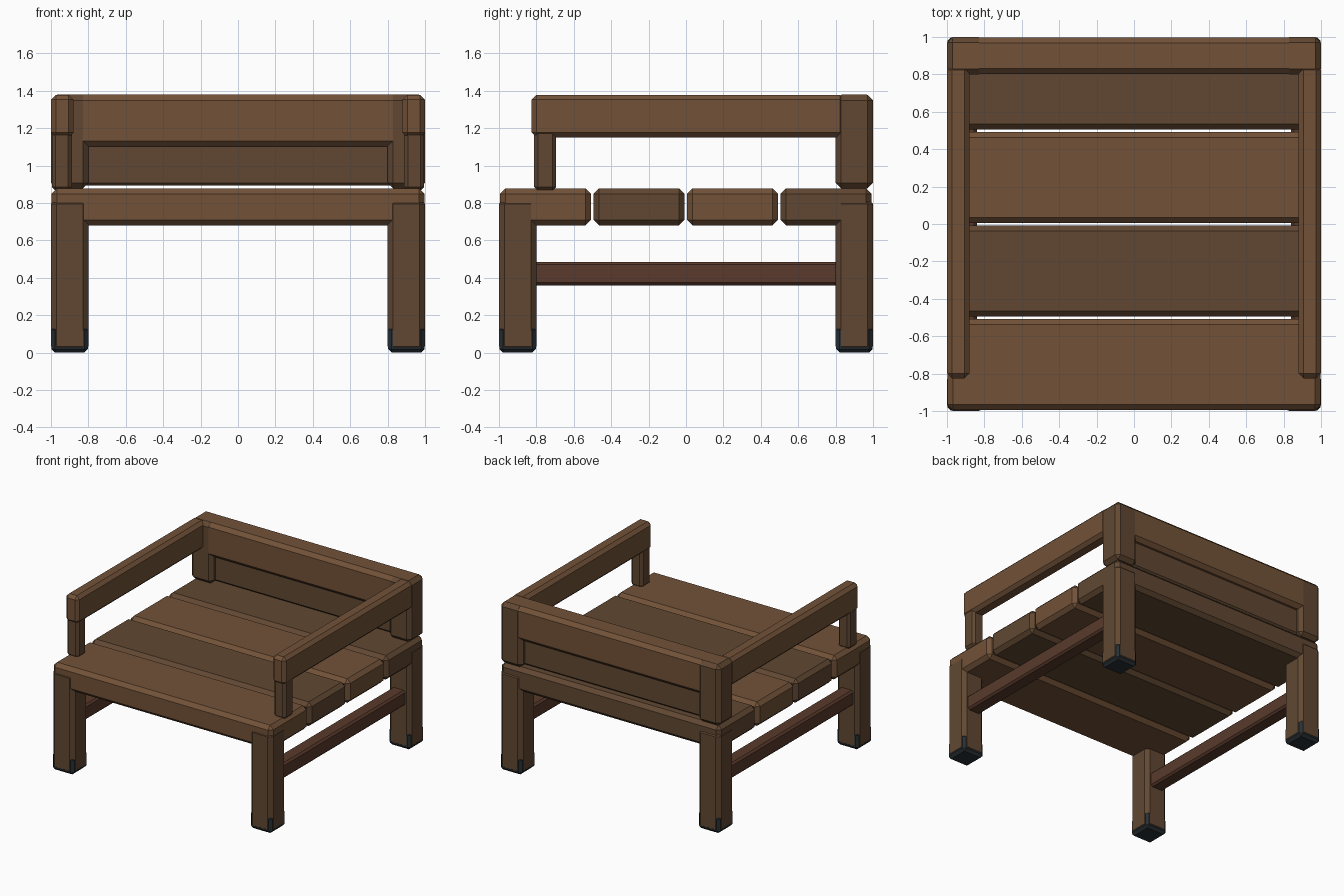
import bpy, bmesh
from mathutils import Vector

if "Cube" in bpy.data.objects:
    bpy.data.objects.remove(bpy.data.objects["Cube"])


def material(name, rgb):
    m = bpy.data.materials.new(name)
    m.diffuse_color = (*rgb, 1)
    m.use_nodes = True
    m.node_tree.nodes["Principled BSDF"].inputs["Base Color"].default_value = m.diffuse_color
    return m


light = material("light_wood", (0.17, 0.085, 0.04))
dark = material("dark_wood", (0.12, 0.064, 0.032))
red = material("reddish_wood", (0.10, 0.042, 0.025))
rubber = material("rubber", (0.022, 0.03, 0.036))


def beam(name, x, y, z, mat, chamfer=0.03):
    """Chamfered box spanning the given (min, max) ranges."""
    lo, hi = Vector((x[0], y[0], z[0])), Vector((x[1], y[1], z[1]))
    bm = bmesh.new()
    bmesh.ops.create_cube(bm, size=1)
    for v in bm.verts:
        v.co = Vector(v.co[i] * (hi - lo)[i] + (lo + hi)[i] / 2 for i in range(3))
    bmesh.ops.bevel(bm, geom=bm.edges[:], offset=chamfer, segments=1,
                    profile=0.5, affect='EDGES')
    bmesh.ops.recalc_face_normals(bm, faces=bm.faces[:])
    me = bpy.data.meshes.new(name)
    bm.to_mesh(me)
    bm.free()
    me.materials.append(mat)
    ob = bpy.data.objects.new(name, me)
    bpy.context.collection.objects.link(ob)
    return ob


def span(sign, a, b):
    """Range a..b mirrored to the side given by sign."""
    return (a, b) if sign > 0 else (-b, -a)


# Seat slats, alternating wood tones
for i in range(4):
    y0 = -0.995 + 0.5 * i
    beam(f"seat_slat_{i + 1}", (-0.998, 0.998), (y0, y0 + 0.487), (0.68, 0.878),
         dark if i % 2 else light)

for s, side in ((-1, "left"), (1, "right")):
    # Legs with rubber foot caps showing at the corners
    for t, end in ((-1, "front"), (1, "back")):
        beam(f"{end}_{side}_leg", span(s, 0.8, 1), span(t, 0.8, 1), (0.003, 0.825), dark)
        beam(f"{end}_{side}_foot", span(s, 0.802, 0.998), span(t, 0.802, 0.998),
             (0, 0.14), rubber, 0.02)
    # Side stretcher
    beam(f"{side}_stretcher", span(s, 0.84, 0.96), (-0.82, 0.82), (0.36, 0.485), red, 0.015)
    # Armrest and its front support
    beam(f"{side}_armrest", span(s, 0.88, 1), (-0.825, 0.85), (1.15, 1.378), light, 0.026)
    beam(f"{side}_armrest_support", span(s, 0.888, 0.995), (-0.812, -0.695),
         (0.865, 1.2), dark, 0.02)
    # Back post
    beam(f"{side}_back_post", span(s, 0.8, 1), (0.8, 1), (0.878, 1.378), dark)

# Backrest rail and the recessed panel below it
beam("back_rail", (-0.998, 0.998), (0.802, 0.998), (1.102, 1.379), light)
beam("back_panel", (-0.85, 0.85), (0.85, 0.95), (0.893, 1.16), dark, 0.015)
